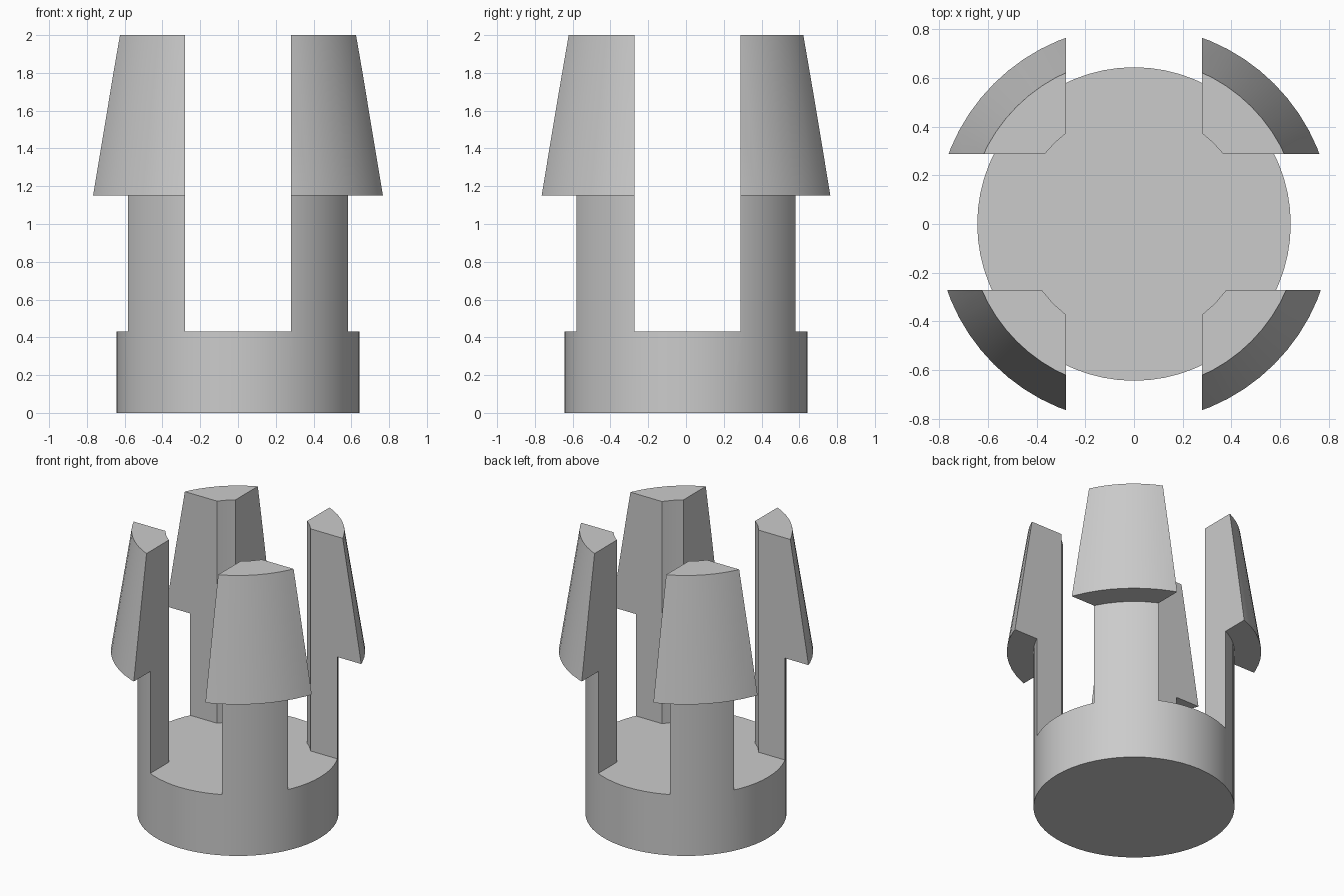
import bpy, bmesh, math

if "Cube" in bpy.data.objects:
    bpy.data.objects.remove(bpy.data.objects["Cube"])

SEGS = 64
FLOOR = 0.43             # height of the solid base
X_SLOT = (-0.28, 0.28)   # slot between prongs, across x
Y_SLOT = (-0.272, 0.288) # slot between prongs, across y
BORE = 0.466

grey = bpy.data.materials.new("light grey")
grey.diffuse_color = (0.6, 0.6, 0.6, 1)
grey.use_nodes = True
grey.node_tree.nodes["Principled BSDF"].inputs["Base Color"].default_value = grey.diffuse_color


def make_object(name, bm):
    bmesh.ops.recalc_face_normals(bm, faces=bm.faces)
    mesh = bpy.data.meshes.new(name)
    bm.to_mesh(mesh)
    bm.free()
    mesh.materials.append(grey)
    obj = bpy.data.objects.new(name, mesh)
    bpy.context.collection.objects.link(obj)
    return obj


# Turned body: straight shaft with a tapered, overhanging head
profile = [(0.644, 0), (0.644, FLOOR), (0.644, 1.15), (0.815, 1.15), (0.682, 2)]
bm = bmesh.new()
rings = [[bm.verts.new((r * math.cos(2 * math.pi * i / SEGS),
                        r * math.sin(2 * math.pi * i / SEGS), z))
          for i in range(SEGS)] for r, z in profile]
for low, high in zip(rings, rings[1:]):
    for i in range(SEGS):
        j = (i + 1) % SEGS
        bm.faces.new((low[i], low[j], high[j], high[i]))
bm.faces.new(rings[0][::-1])
bm.faces.new(rings[-1])
body = make_object("snap_clip", bm)

# Cutter: cross-shaped slots joined by a round central bore
outline = []
for k, (sx, sy) in enumerate([(1, 1), (-1, 1), (-1, -1), (1, -1)]):
    x, y = X_SLOT[sx > 0], Y_SLOT[sy > 0]
    on_y = (math.copysign(math.sqrt(BORE**2 - y * y), sx), y)
    on_x = (x, math.copysign(math.sqrt(BORE**2 - x * x), sy))
    mid = math.atan2(on_x[1] + on_y[1], on_x[0] + on_y[0])
    corner = [(sx * 1.2, y), on_y,
              (BORE * math.cos(mid), BORE * math.sin(mid)),
              on_x, (x, sy * 1.2)]
    outline += corner if k % 2 == 0 else corner[::-1]
bm = bmesh.new()
face = bm.faces.new([bm.verts.new((x, y, FLOOR)) for x, y in outline])
top = bmesh.ops.extrude_face_region(bm, geom=[face])["geom"]
bmesh.ops.translate(bm, vec=(0, 0, 2),
                    verts=[v for v in top if isinstance(v, bmesh.types.BMVert)])
cutter = make_object("slot_cutter", bm)
cutter.hide_render = True

# Cut the body into four prongs standing on the base
cut = body.modifiers.new("slots", 'BOOLEAN')
cut.operation = 'DIFFERENCE'
cut.solver = 'EXACT'
cut.object = cutter
bpy.context.view_layer.objects.active = body
body.select_set(True)
bpy.ops.object.modifier_apply(modifier=cut.name)
bpy.data.objects.remove(cutter)
bpy.ops.object.shade_smooth_by_angle(angle=math.radians(30))
